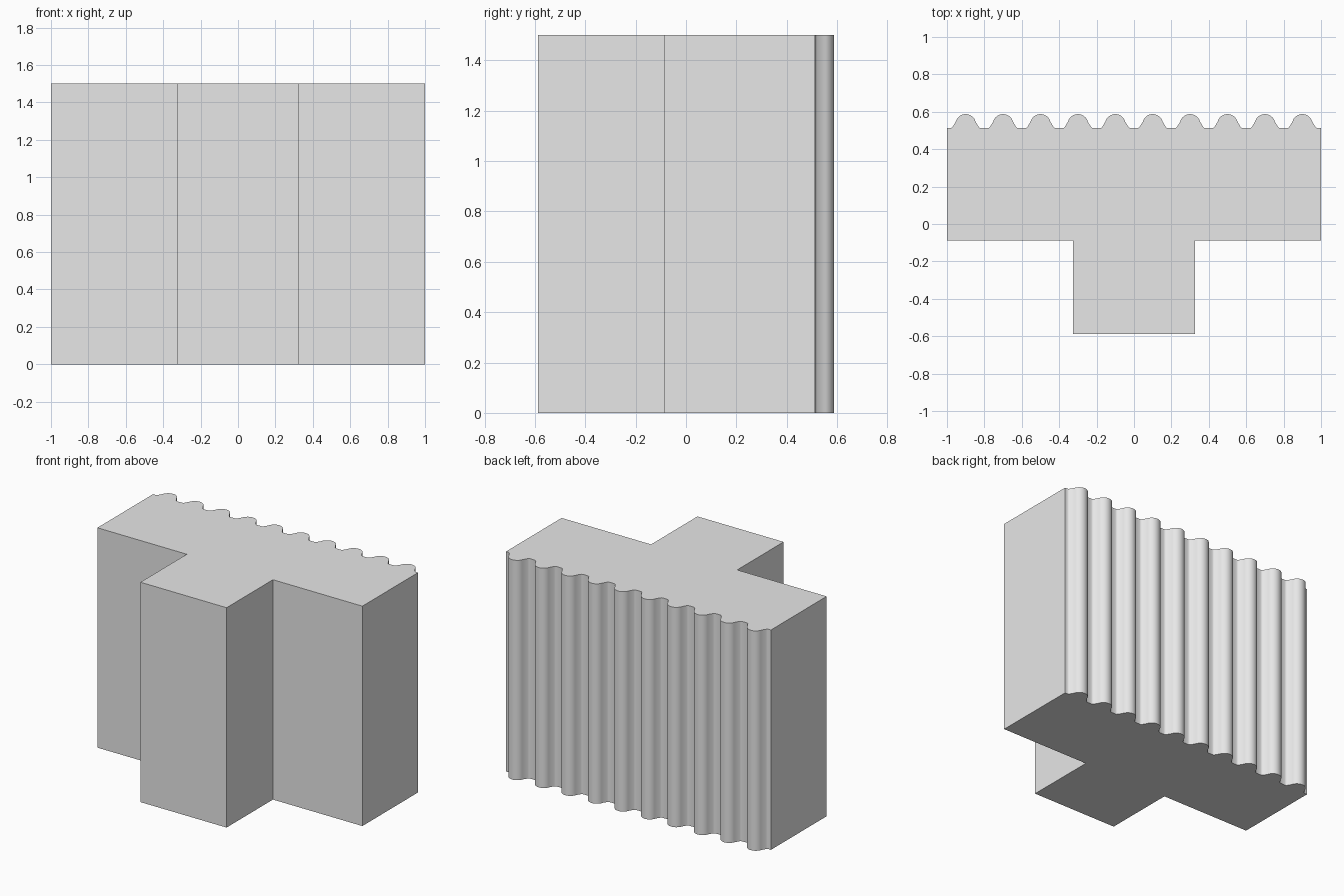
import bpy
import bmesh
import math

cube = bpy.data.objects.get("Cube")
if cube:
    bpy.data.objects.remove(cube, do_unlink=True)

HEIGHT = 1.5
HALF_WIDTH = 1.0
STEM_HALF = 0.325
FRONT, STEP, BACK = -0.5875, -0.0875, 0.5125
RIDGES, PITCH = 10, 0.2
DOME_RADIUS, DOME_RISE = 0.055, 0.02

grey = bpy.data.materials.new("light_grey")
grey.use_nodes = True
grey.diffuse_color = (0.8, 0.8, 0.8, 1)
grey.node_tree.nodes["Principled BSDF"].inputs["Base Color"].default_value = (0.8, 0.8, 0.8, 1)


def ridge_half():
    """Right half of one ridge, from its foot up to just before the crown."""
    foot = [(0.083, 0), (0.075, 0.002), (0.069, 0.008)]
    arc = [math.radians(15 + 75 * i / 8) for i in range(8)]
    return foot + [(DOME_RADIUS * math.cos(a), DOME_RISE + DOME_RADIUS * math.sin(a)) for a in arc]


# T-shaped plan, counter-clockwise, with the ridges along the back
plan = [(-HALF_WIDTH, STEP), (-STEM_HALF, STEP), (-STEM_HALF, FRONT),
        (STEM_HALF, FRONT), (STEM_HALF, STEP), (HALF_WIDTH, STEP), (HALF_WIDTH, BACK)]
half = ridge_half()
ridge = half + [(0, DOME_RISE + DOME_RADIUS)] + [(-x, y) for x, y in reversed(half)]
for i in reversed(range(RIDGES)):
    centre = (i - (RIDGES - 1) / 2) * PITCH
    plan += [(centre + x, BACK + y) for x, y in ridge]
plan.append((-HALF_WIDTH, BACK))

# Extrude the plan to full height
bm = bmesh.new()
base = bm.faces.new([bm.verts.new((x, y, 0)) for x, y in plan])
top = bmesh.ops.extrude_face_region(bm, geom=[base], use_keep_orig=True)
bmesh.ops.translate(bm, vec=(0, 0, HEIGHT),
                    verts=[v for v in top["geom"] if isinstance(v, bmesh.types.BMVert)])
bmesh.ops.recalc_face_normals(bm, faces=bm.faces)
mesh = bpy.data.meshes.new("ridged_block")
bm.to_mesh(mesh)
bm.free()
mesh.materials.append(grey)

block = bpy.data.objects.new("ridged_block", mesh)
bpy.context.collection.objects.link(block)
bpy.ops.object.select_all(action="DESELECT")
block.select_set(True)
bpy.context.view_layer.objects.active = block
bpy.ops.object.shade_smooth_by_angle(angle=math.radians(40))
